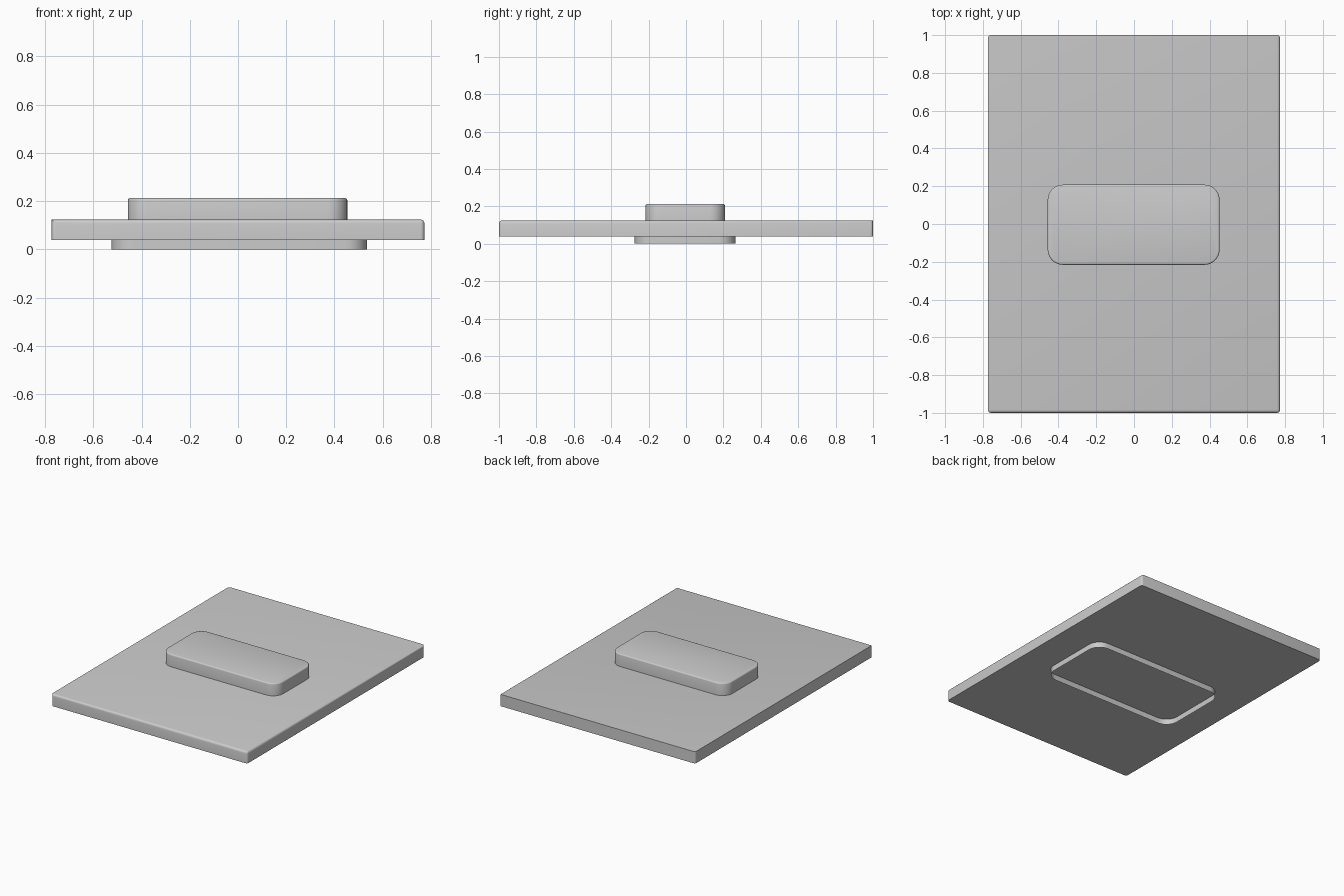
import bpy, bmesh
from math import cos, sin, pi, radians

if "Cube" in bpy.data.objects:
    bpy.data.objects.remove(bpy.data.objects["Cube"])


def finish(bm, name):
    bmesh.ops.recalc_face_normals(bm, faces=bm.faces)
    mesh = bpy.data.meshes.new(name)
    bm.to_mesh(mesh)
    bm.free()
    ob = bpy.data.objects.new(name, mesh)
    bpy.context.collection.objects.link(ob)
    bpy.ops.object.select_all(action='DESELECT')
    ob.select_set(True)
    bpy.context.view_layer.objects.active = ob
    bpy.ops.object.shade_smooth_by_angle(angle=radians(35))
    return ob


def rounded_loop(bm, cx, cy, hx, hy, r, z, seg=8):
    """Ring of vertices along a rounded rectangle."""
    ring = []
    for k, (sx, sy) in enumerate([(1, 1), (-1, 1), (-1, -1), (1, -1)]):
        for i in range(seg + 1):
            a = (k + i / seg) * pi / 2
            ring.append(bm.verts.new((cx + sx * (hx - r) + r * cos(a),
                                      cy + sy * (hy - r) + r * sin(a), z)))
    return ring


def bridge(bm, a, b):
    n = len(a)
    for i in range(n):
        j = (i + 1) % n
        bm.faces.new((a[i], a[j], b[j], b[i]))


# Base plate: rounded corners, rounded front and right top edges
bm = bmesh.new()
bmesh.ops.create_cube(bm, size=1)
for v in bm.verts:
    v.co = (v.co.x * 1.546, v.co.y * 2, 0.082 + v.co.z * 0.084)
soft = []
for e in bm.edges:
    a, b = e.verts[0].co, e.verts[1].co
    upright = abs(a.z - b.z) > 0.01
    top = min(a.z, b.z) > 0.1
    if upright or (top and (max(a.y, b.y) < 0 or min(a.x, b.x) > 0)):
        soft.append(e)
bmesh.ops.bevel(bm, geom=soft, offset=0.016, segments=4, profile=0.5,
                affect='EDGES')
finish(bm, "plate")

# Raised pad on top, with a small rounded rim
bm = bmesh.new()
hx, hy, r, top, rim = 0.455, 0.212, 0.08, 0.213, 0.009
rings = [rounded_loop(bm, -0.002, -0.004, hx, hy, r, 0.124)]
for i in range(4):
    a = i / 3 * pi / 2
    d = rim * (1 - cos(a))
    rings.append(rounded_loop(bm, -0.002, -0.004, hx - d, hy - d, r - d,
                              top - rim + rim * sin(a)))
for lower, upper in zip(rings, rings[1:]):
    bridge(bm, lower, upper)
bm.faces.new(rings[-1])
finish(bm, "raised_pad")

# Thin open rim underneath
bm = bmesh.new()
bridge(bm, rounded_loop(bm, 0.005, -0.005, 0.53, 0.27, 0.09, 0.0),
       rounded_loop(bm, 0.005, -0.005, 0.53, 0.27, 0.09, 0.04))
finish(bm, "bottom_rim")
